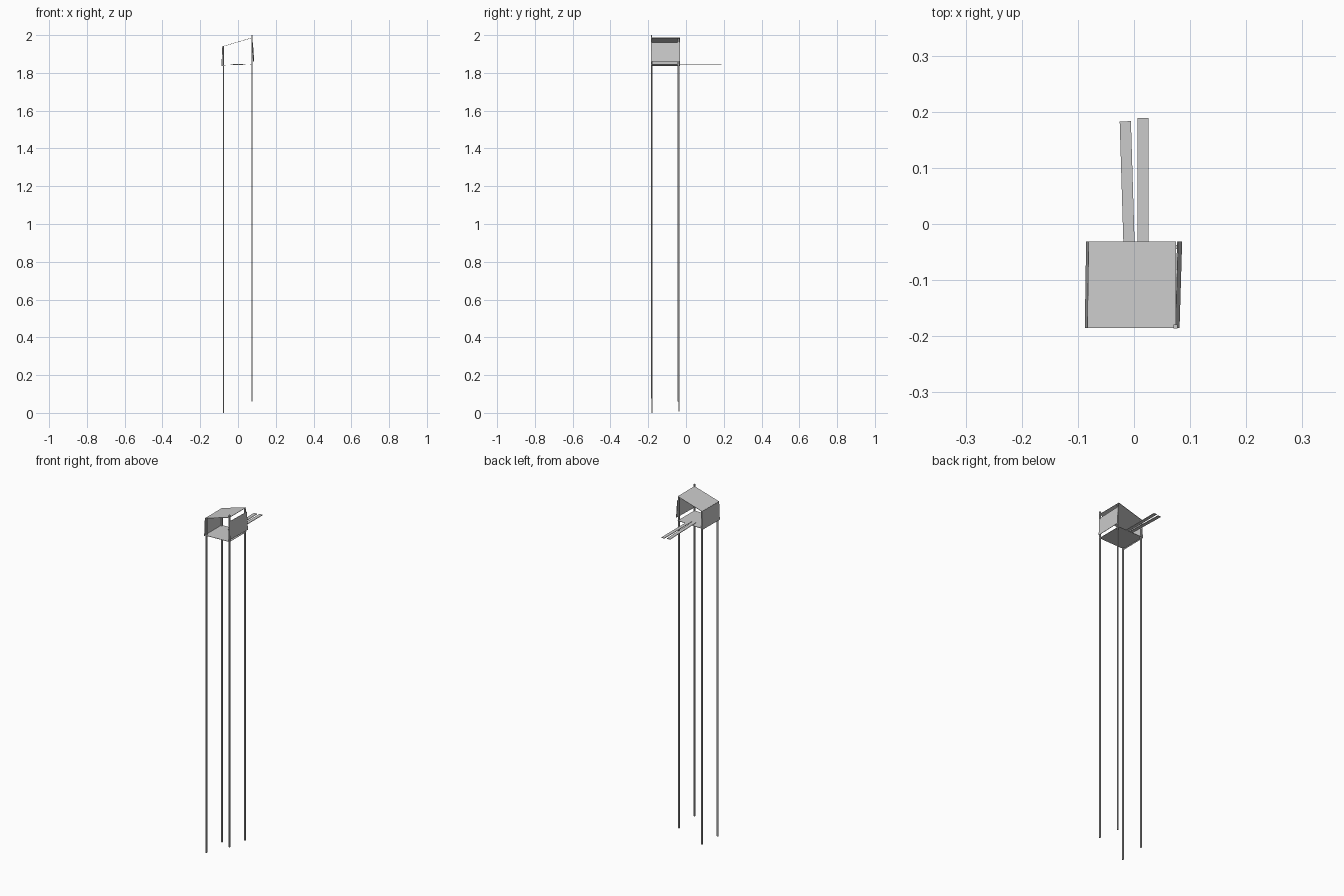
import bpy, math
from mathutils import Vector, Matrix

if "Cube" in bpy.data.objects:
    bpy.data.objects.remove(bpy.data.objects["Cube"])

T = 0.002  # sheet thickness


def beam(name, a, b, width, thick, side):
    """Box from a to b; width runs along 'side', thickness across it."""
    a, b = Vector(a), Vector(b)
    d = b - a
    y = d.normalized()
    x = Vector(side)
    x = (x - y * x.dot(y)).normalized()
    z = x.cross(y)
    bpy.ops.mesh.primitive_cube_add(size=1)
    ob = bpy.context.object
    ob.name = name
    rot = Matrix((x, y, z)).transposed().to_4x4()
    ob.matrix_world = (Matrix.Translation((a + b) / 2) @ rot
                       @ Matrix.Diagonal((width, d.length, thick, 1)))
    return ob


# Four tall poles, (x, y, bottom, top)
poles = {
    "front_left_pole": (-0.077, -0.180, 0.0, 1.94),
    "back_left_pole": (-0.077, -0.037, 0.008, 1.94),
    "front_right_pole": (0.074, -0.183, 0.075, 2.0),
    "back_right_pole": (0.074, -0.041, 0.06, 1.982),
}
for name, (x, y, z0, z1) in poles.items():
    beam(name, (x, y, z0), (x, y, z1), 0.007, 0.007, (1, 0, 0))

# House sheets: sloped roof, floor and two splayed side walls, open front and back
Y = -0.108
D = 0.154
beam("roof", (-0.081, Y, 1.94), (0.075, Y, 1.986), D, T, (0, 1, 0))
beam("floor", (-0.083, Y, 1.841), (0.075, Y, 1.845), D, T, (0, 1, 0))
beam("left_wall", (-0.0855, Y, 1.836), (-0.081, Y, 1.94), D, T, (0.015, 1, 0))
beam("right_wall", (0.0825, Y, 1.86), (0.0755, Y, 1.962), D, T, (0.03, 1, 0))

# Two perch strips resting on the floor and reaching out at the back
beam("left_perch", (-0.008, -0.065, 1.845), (-0.0155, 0.183, 1.845), 0.020, 0.003, (1, 0, 0))
beam("right_perch", (0.016, -0.065, 1.845), (0.016, 0.189, 1.845), 0.019, 0.003, (1, 0, 0))
